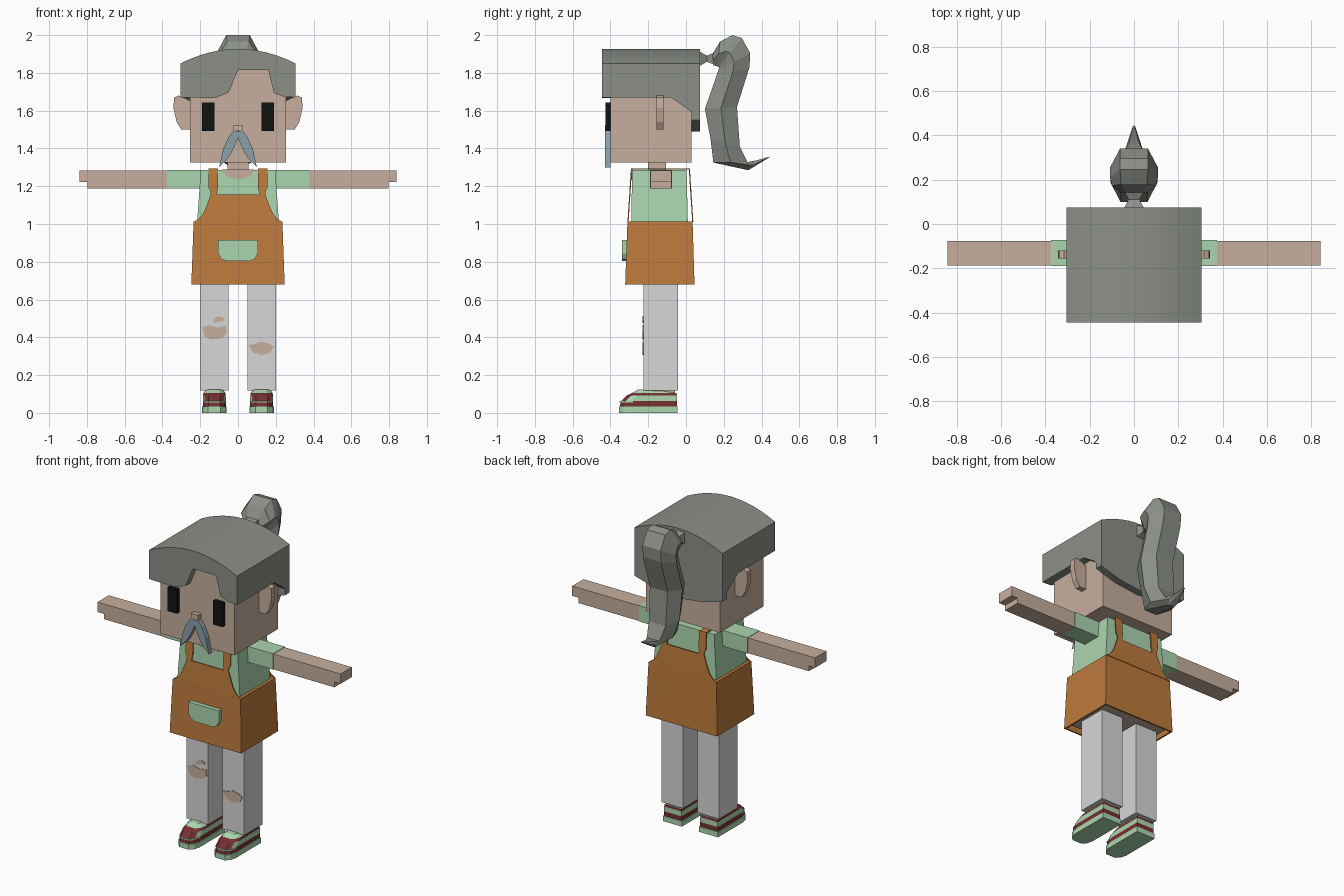
import bpy, bmesh, math

cube = bpy.data.objects.get("Cube")
if cube:
    bpy.data.objects.remove(cube)


def material(name, *rgb):
    m = bpy.data.materials.new(name)
    m.use_nodes = True
    m.diffuse_color = (*rgb, 1)
    m.node_tree.nodes["Principled BSDF"].inputs["Base Color"].default_value = (*rgb, 1)
    return m


HAIR = material("grey hair", .26, .28, .245)
SKIN = material("skin", .57, .43, .34)
MINT = material("mint cloth", .41, .67, .43)
ORANGE = material("orange apron", .51, .195, .045)
TROUSER = material("light grey trousers", .68, .68, .68)
BLUE = material("blue grey moustache", .26, .35, .41)
RED = material("dark red leather", .18, .03, .03)
BLACK = material("black eyes", .006, .006, .006)


def loft(bm, rings, mats=None):
    """Skin a list of equal rings and cap both ends."""
    vs = [[bm.verts.new(p) for p in r] for r in rings]
    n = len(vs[0])
    for k in range(len(vs) - 1):
        for i in range(n):
            j = (i + 1) % n
            f = bm.faces.new((vs[k][i], vs[k][j], vs[k + 1][j], vs[k + 1][i]))
            if mats:
                f.material_index = mats[k]
    bm.faces.new(vs[0][::-1])
    bm.faces.new(vs[-1])


def prism(bm, pts, axis, a, b):
    """Extrude a 2D outline along an axis from a to b."""
    place = {"x": lambda p, d: (d, p[0], p[1]),
             "y": lambda p, d: (p[0], d, p[1]),
             "z": lambda p, d: (p[0], p[1], d)}[axis]
    loft(bm, [[place(p, d) for p in pts] for d in (a, b)])


def rect(x0, x1, y0, y1, z):
    return [(x0, y0, z), (x1, y0, z), (x1, y1, z), (x0, y1, z)]


def box(bm, x0, x1, y0, y1, z0, z1):
    loft(bm, [rect(x0, x1, y0, y1, z0), rect(x0, x1, y0, y1, z1)])


def finish(name, bm, *mats, smooth=False):
    bmesh.ops.recalc_face_normals(bm, faces=bm.faces)
    me = bpy.data.meshes.new(name)
    bm.to_mesh(me)
    bm.free()
    for m in mats:
        me.materials.append(m)
    if smooth:
        me.shade_smooth()
        me.set_sharp_from_angle(angle=math.radians(30))
    ob = bpy.data.objects.new(name, me)
    bpy.context.collection.objects.link(ob)
    return ob


def make(name, mat, fn, *args):
    bm = bmesh.new()
    fn(bm, *args)
    return finish(name, bm, mat)


def flip(pts, s):
    return [(s * p[0], p[1]) for p in pts]


# Head and neck
make("head", SKIN, box, -.255, .255, -.4, .03, 1.325, 1.84)
make("neck", SKIN, box, -.055, .055, -.2, -.105, 1.26, 1.34)
make("nose", SKIN, box, -.025, .025, -.43, -.39, 1.492, 1.525)

# Hair cap: arched roof with a notched fringe and a dipping nape
arc = [(.305 * (1 - i / 6), 1.85 + .077 * (1 - (1 - i / 6) ** 2)) for i in range(13)]
fringe = [(-.305, 1.67), (-.12, 1.667), (-.05, 1.695), (0, 1.815), (.16, 1.815),
          (.19, 1.695), (.24, 1.675), (.305, 1.67)]
nape = [(-.305, 1.55), (-.17, 1.51), (0, 1.49), (.17, 1.51), (.305, 1.55)]
side = [(-.4, 1.67), (-.08, 1.67), (0, 1.615), (.03, 1.59), (.03, 1.85), (-.4, 1.85)]
bm = bmesh.new()
prism(bm, fringe + arc, "y", -.445, -.4)
prism(bm, nape + arc, "y", .03, .075)
prism(bm, arc, "y", -.4, .03)
for s in (-1, 1):
    prism(bm, side, "x", s * .255, s * .305)
finish("hair_cap", bm, HAIR, smooth=True)


def hex_ring(inner, outer, w):
    """Six-sided lock section between an inner and an outer (y, z) point."""
    (a, b), (c, d) = inner, outer
    m, n = (a + c) / 2, (b + d) / 2
    return [(-.58 * w, a, b), (.58 * w, a, b), (w, m, n),
            (.58 * w, c, d), (-.58 * w, c, d), (-w, m, n)]


# Ponytail and its tie
make("ponytail", HAIR, loft, [hex_ring(*r) for r in (
    ((.145, 1.84), (.14, 1.9), .06),
    ((.165, 1.835), (.18, 1.965), .1),
    ((.175, 1.83), (.245, 2.0), .108),
    ((.175, 1.825), (.295, 1.985), .108),
    ((.17, 1.81), (.34, 1.905), .108),
    ((.16, 1.78), (.336, 1.83), .108),
    ((.1, 1.61), (.27, 1.62), .105),
    ((.13, 1.45), (.285, 1.41), .1),
    ((.145, 1.325), (.325, 1.328), .075),
    ((.33, 1.285), (.37, 1.336), .035),
    ((.44, 1.352), (.443, 1.357), .005))])
make("ponytail_tie", HAIR, loft, [
    [(x * w, y, 1.875 + z * h) for x, z in ((-1, -1), (1, -1), (1, 1), (-1, 1))]
    for y, w, h in ((.07, .045, .04), (.11, .025, .016), (.15, .045, .032))])

ear = [(.25, 1.5), (.3, 1.5), (.325, 1.54), (.342, 1.615), (.338, 1.67), (.315, 1.68),
       (.28, 1.665), (.25, 1.65)]
whisker = [(0, 1.49), (.025, 1.492), (.05, 1.46), (.078, 1.4), (.1, 1.3), (.05, 1.35),
           (.018, 1.41), (0, 1.455)]
strap = [(.11, 1.15), (.145, 1.15), (.145, 1.175), (.155, 1.19), (.155, 1.295),
         (.105, 1.295), (.105, 1.19), (.11, 1.175)]


def bib_sheet(bm, pts, back):
    """Thin apron sheet leaning with the chest."""
    def y(z):
        lean = .065 * (z - 1.01)
        return .033 - lean if back else -.31 + lean
    loft(bm, [[(x, y(z) + d, z) for x, z in pts] for d in (0, .006)])


# Ears, eyes, moustache, arms and straps on both sides
for s, tag in ((1, "left"), (-1, "right")):
    make(tag + "_ear", SKIN, prism, flip(ear, s), "y", -.155, -.12)
    make(tag + "_eye", BLACK, box, s * .125, s * .19, -.425, -.39, 1.493, 1.642)
    make(tag + "_moustache", BLUE, prism, flip(whisker, s), "y", -.43, -.4)
    make(tag + "_sleeve", MINT, box, s * .18, s * .375, -.19, -.073, 1.188, 1.287)
    hand = [(.37, 1.189), (.797, 1.189), (.797, 1.222), (.84, 1.222), (.84, 1.284), (.37, 1.284)]
    make(tag + "_arm", SKIN, prism, flip(hand, s), "y", -.187, -.076)
    bm = bmesh.new()
    for back in (False, True):
        bib_sheet(bm, flip(strap, s), back)
    box(bm, s * .105, s * .155, -.291, .02, 1.289, 1.295)
    finish(tag + "_apron_strap", bm, ORANGE)

# Shirt with a scooped neckline
make("shirt", MINT, loft, [rect(-.217, .217, -.29, .01, 1.0), rect(-.197, .197, -.285, .003, 1.287)])
scoop = [(.085 * math.cos(a), 1.288 + .05 * math.sin(a))
         for a in (math.pi * (1 + i / 8) for i in range(9))]
make("neckline", SKIN, prism, scoop, "y", -.29, -.282)

# Apron: hollow skirt, bibs and pocket
make("apron_skirt", ORANGE, loft, [
    rect(-.235, .235, -.31, .035, 1.012), rect(-.247, .247, -.322, .045, .68),
    rect(-.237, .237, -.312, .035, .68), rect(-.235, .235, -.31, .033, .72)])
make("hips", SKIN, box, -.222, .222, -.29, .015, .7, .76)
half = [(.235, 1.01), (.205, 1.03), (.185, 1.055), (.165, 1.1), (.145, 1.155)]
bm = bmesh.new()
for back in (False, True):
    bib_sheet(bm, half + flip(half[::-1], -1), back)
finish("apron_bib", bm, ORANGE)
pocket = [(.105, .915), (.105, .845), (.09, .815), (.06, .803)]
make("pocket", MINT, prism, pocket + flip(pocket[::-1], -1), "y", -.34, -.31)


def shoe_ring(cx, z, toe, heel, w):
    r = .06
    plan = [(w, heel), (w, toe + r), (w * .85, toe + r * .4), (w * .5, toe)]
    return [(cx + x, y, z) for x, y in plan + flip(plan[::-1], -1)]


# Legs, ankles and shoes
for s, tag in ((1, "left"), (-1, "right")):
    make(tag + "_trouser_leg", TROUSER, box, s * .05, s * .2, -.225, -.042, .118, .72)
    make(tag + "_ankle", SKIN, box, s * .075, s * .175, -.18, -.058, .06, .13)
    bm = bmesh.new()
    layers = ((0, -.355, -.045, .065), (.033, -.355, -.045, .065), (.034, -.35, -.048, .061),
              (.062, -.345, -.048, .061), (.092, -.315, -.048, .06),
              (.105, -.285, -.05, .058), (.123, -.255, -.18, .045))
    loft(bm, [shoe_ring(s * .125, *r) for r in layers], (0, 0, 1, 0, 1, 0))
    for f in bm.faces:
        c = f.calc_center_median()
        if c.y < -.29 and c.z > .034:
            f.material_index = 1
    finish(tag + "_shoe", bm, MINT, RED)
    make(tag + "_toe_stripe", MINT, loft,
         [shoe_ring(s * .125, z, -.351, -.28, .0615) for z in (.055, .062)])

# Torn knee openings
tears = {
    "right_knee_tear": [(-.19, .455), (-.15, .465), (-.11, .452), (-.062, .46), (-.058, .425),
                        (-.085, .395), (-.14, .388), (-.178, .405)],
    "right_thigh_tear": [(-.135, .477), (-.12, .505), (-.095, .512), (-.072, .5), (-.072, .488)],
    "left_knee_tear": [(.055, .36), (.09, .365), (.125, .378), (.165, .368), (.19, .352),
                       (.17, .318), (.125, .306), (.08, .32)]}
for name, pts in tears.items():
    make(name, SKIN, prism, pts, "y", -.229, -.222)
